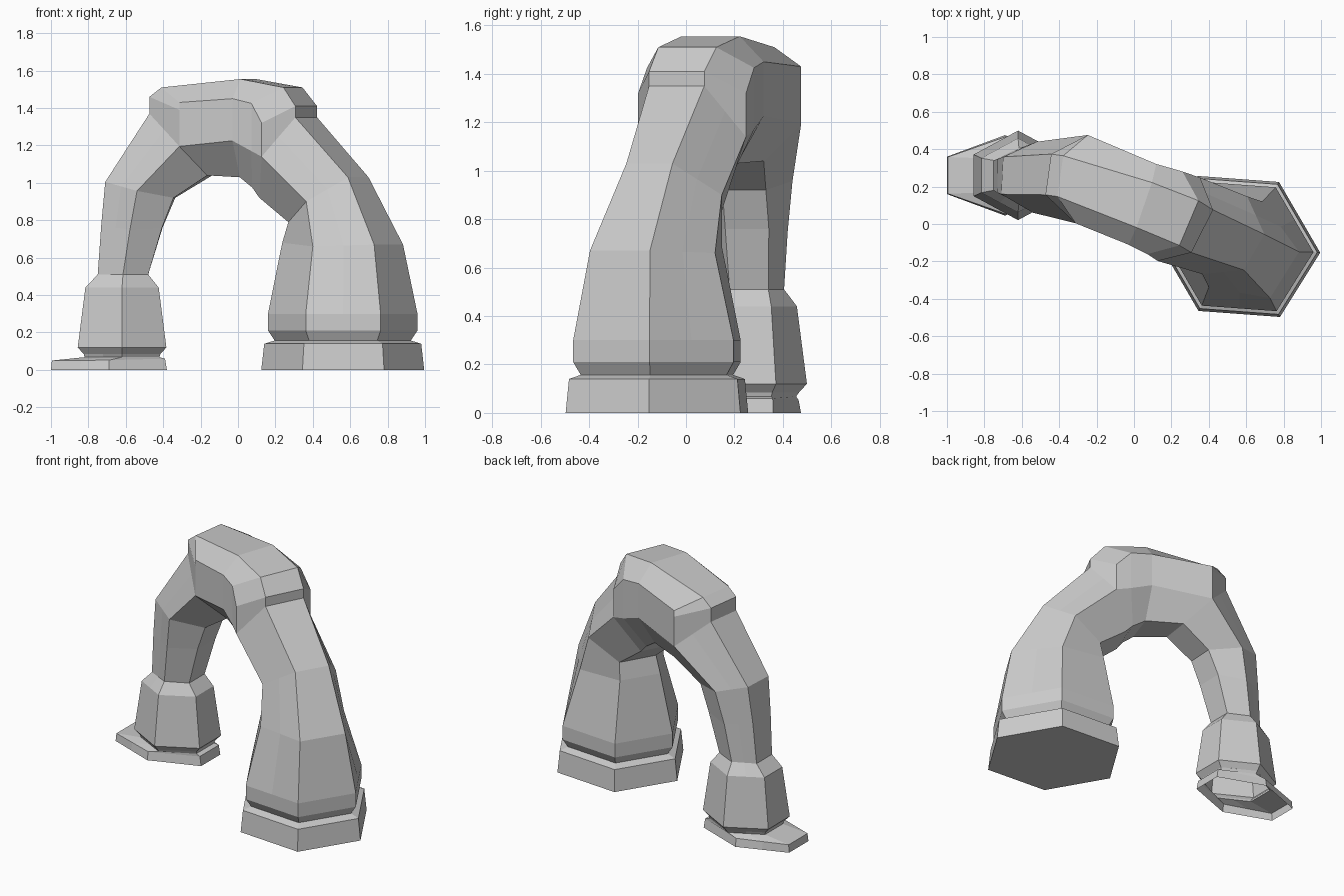
import bpy, bmesh
from math import sin, cos, radians
from mathutils import Vector

if "Cube" in bpy.data.objects:
    bpy.data.objects.remove(bpy.data.objects["Cube"])


def section(yaw, centre, side, outer, inner, rise=0):
    """Eight-point ring: outer edge, inner edge, and a side point front and back.
    centre = (x, y, z); side = half depth; outer/inner = (offset, z, half width);
    rise lifts the shoulder straight above the side points."""
    t = radians(yaw)
    u = Vector((cos(t), sin(t), 0))
    f = Vector((sin(t), -cos(t), 0))
    p = Vector(centre)
    flat = Vector((p.x, p.y, 0))

    def pair(edge):
        m = flat + u * edge[0] + Vector((0, 0, edge[1]))
        return m + f * edge[2], m - f * edge[2]

    of, ob = pair(outer)
    nf, nb = pair(inner)
    sf, sb = p + f * side, p - f * side
    up = Vector((0, 0, rise))
    gf = sf + up if rise else (sf + of) / 2
    gb = sb + up if rise else (sb + ob) / 2
    return [of, gf, sf, nf, nb, sb, gb, ob]


def level(yaw, x, y, z, side, out, edge, sign):
    """Flat horizontal hexagonal ring."""
    return section(yaw, (x, y, z), side, (sign * out, z, edge), (-sign * out, z, edge))


def loft(name, rings, cap=False):
    bm = bmesh.new()
    vs = [[bm.verts.new(p) for p in r] for r in rings]
    for a, b in zip(vs, vs[1:]):
        for i in range(8):
            j = (i + 1) % 8
            bm.faces.new((a[i], a[j], b[j], b[i]))
    if cap:
        bm.faces.new(vs[0])
    bmesh.ops.remove_doubles(bm, verts=bm.verts, dist=0.0005)
    bmesh.ops.recalc_face_normals(bm, faces=bm.faces)
    me = bpy.data.meshes.new(name)
    bm.to_mesh(me)
    bm.free()
    ob = bpy.data.objects.new(name, me)
    bpy.context.collection.objects.link(ob)
    return ob


# Sections shared by the crown and the legs
right_top = section(-27, (.24, .025, 1.14), .25, (.14, 1.35, .128), (-.085, .92, .11))
left_top = section(-8, (-.28, .24, 1.195), .238, (-.18, 1.37, .11), (.13, 1.04, .10))

# Thick right leg with a grooved plinth
plinth = [level(-32, .56, -.12, z, .373 * s, .355 * s, .186 * s, 1)
          for z, s in ((0, 1.09), (.14, 1.05), (.157, .91), (.21, 1), (.30, 1))]
loft("thick_leg", plinth + [
    section(-32, (.543, -.109, .66), .27, (.309, .67, .146), (-.28, .68, .13)),
    section(-30, (.485, -.06, .90), .24, (.182, 1.03, .11), (-.18, .79, .12)),
    right_top], cap=True)

# Crown with upright shoulders that overhang both legs
loft("arch_crown", [
    right_top,
    section(-27, (.24, .025, 1.14), .25, (.14, 1.41, .128), (-.085, .92, .11), .18),
    section(-23, (.165, .06, 1.17), .24, (.14, 1.51, .13), (-.05, .975, .11), .255),
    section(-19, (.045, .105, 1.225), .228, (.01, 1.555, .127), (0, 1.03, .11), .225),
    section(-8, (-.28, .24, 1.195), .238, (-.115, 1.51, .11), (.13, 1.04, .10), .235),
    section(-8, (-.28, .24, 1.195), .238, (-.18, 1.46, .11), (.13, 1.04, .10), .195),
    left_top])

# Slim left leg with a flared cuff
cuff = [level(0, -.62, .26, z, s * 1.01, s, s * .47, -1)
        for z, s in ((.44, .196), (.12, .237), (.085, .205))]
loft("slim_leg", [
    left_top,
    section(-3, (-.53, .25, .957), .19, (-.175, 1.005, .10), (.19, .92, .09)),
    section(-1, (-.575, .255, .75), .165, (-.155, .77, .09), (.17, .76, .09)),
    level(0, -.615, .26, .51, .145, .135, .08, -1)] + cuff)

# Thin open-bottomed foot reaching outward
loft("foot", [
    level(0, -.62, .26, .085, .207, .205, .096, -1),
    level(0, -.62, .26, .068, .195, .20, .092, -1),
    section(0, (-.69, .26, .052), .205, (-.305, .05, .098), (.30, .06, .098)),
    level(0, -.69, .26, 0, .215, .31, .10, -1)])
